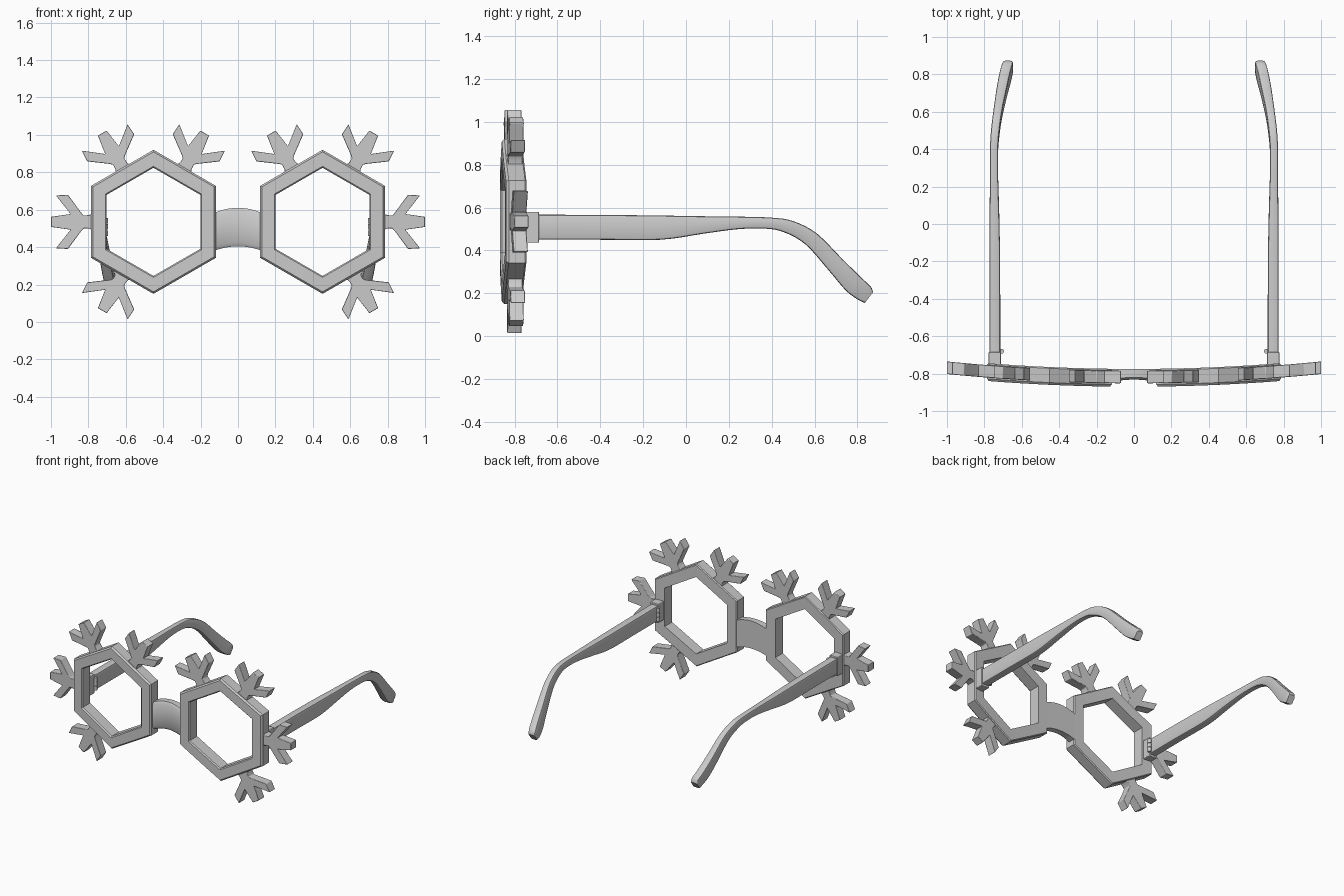
import bpy, bmesh, math
from mathutils import Vector

if "Cube" in bpy.data.objects:
    bpy.data.objects.remove(bpy.data.objects["Cube"])

CX, CZ = 0.452, 0.535          # centre of the right-hand lens


def wrap(x):
    """Gentle face-wrap: the front sweeps back towards the sides."""
    return 0.05 * x * x


def finish(name, bm, mirror=True, angle=30, bevel=0):
    bmesh.ops.recalc_face_normals(bm, faces=bm.faces)
    me = bpy.data.meshes.new(name)
    bm.to_mesh(me)
    bm.free()
    ob = bpy.data.objects.new(name, me)
    bpy.context.collection.objects.link(ob)
    bpy.context.view_layer.objects.active = ob
    for o in bpy.context.selected_objects:
        o.select_set(False)
    ob.select_set(True)
    bpy.ops.object.shade_smooth_by_angle(angle=math.radians(angle))
    if bevel:
        b = ob.modifiers.new("soft_edges", "BEVEL")
        b.width, b.segments = bevel, 2
    if mirror:
        m = ob.modifiers.new("mirror", "MIRROR")
        m.use_mirror_merge = False
    return ob


def loft(bm, rings, closed=False):
    """Skin equal-length closed rings; cap the ends unless closed."""
    vs = [[bm.verts.new(p) for p in r] for r in rings]
    n = len(vs[0])
    for i in range(len(vs) if closed else len(vs) - 1):
        a, b = vs[i], vs[(i + 1) % len(vs)]
        for j in range(n):
            bm.faces.new((a[j], a[(j + 1) % n], b[(j + 1) % n], b[j]))
    if not closed:
        bm.faces.new(vs[0])
        bm.faces.new(vs[-1])


# Hexagonal lens frame: chamfered section swept round the hexagon
section = [(0.289, -0.775), (0.289, -0.862), (0.297, -0.87), (0.374, -0.87),
           (0.385, -0.858), (0.385, -0.782), (0.378, -0.775)]
bm = bmesh.new()
rings = []
for k in range(6):
    a0, a1 = math.radians(30 + 60 * k), math.radians(90 + 60 * k)
    for s in range(5):
        t = s / 5
        dx = math.cos(a0) * (1 - t) + math.cos(a1) * t
        dz = math.sin(a0) * (1 - t) + math.sin(a1) * t
        rings.append([(CX + r * dx, y + wrap(CX + r * dx), CZ + r * dz)
                      for r, y in section])
loft(bm, rings, closed=True)
finish("lens_frame", bm)

# Snowflake branches: (outward, sideways) half outline, mirrored about its axis
half = [(0.315, 0.05), (0.345, 0.036), (0.372, 0.034), (0.384, 0.046),
        (0.457, 0.145), (0.521, 0.141), (0.443, 0.042), (0.548, 0.027)]
outline = half + [(u, -v) for u, v in reversed(half)]
for i, deg in enumerate((0, 60, 120, 300)):
    c, s = math.cos(math.radians(deg)), math.sin(math.radians(deg))
    rings = []
    for y in (-0.852, -0.785):
        ring = []
        for u, v in outline:
            x = CX + u * c - v * s
            ring.append((x, y + wrap(x), CZ + u * s + v * c))
        rings.append(ring)
    bm = bmesh.new()
    loft(bm, rings)
    finish(f"snowflake_branch_{i + 1}", bm, bevel=0.003)

# Bridge: arched saddle between the lenses
bm = bmesh.new()
rings = []
for i in range(17):
    x = -0.135 + 0.27 * i / 16
    q = (x / 0.118) ** 2
    top, bot = 0.61 - 0.024 * q, 0.404 - 0.02 * q
    front, back = -0.832 - 0.012 * q, -0.775
    rings.append([(x, back, bot), (x, front + 0.012, bot), (x, front, bot + 0.02),
                  (x, front, top - 0.02), (x, front + 0.012, top), (x, back, top)])
loft(bm, rings)
finish("bridge", bm, mirror=False, angle=40)

# Temple arm: top edge (y, z), bottom edge (y, z), inner x, outer x
keys = [(-0.70, .567, -0.70, .450, .715, .773), (-0.40, .566, -0.40, .450, .715, .773),
        (-0.12, .563, -0.12, .450, .717, .773), (0.06, .560, 0.08, .478, .721, .772),
        (0.24, .558, 0.24, .499, .726, .770), (0.40, .553, 0.37, .502, .727, .770),
        (0.50, .537, 0.46, .484, .720, .765), (0.61, .480, 0.56, .426, .705, .752),
        (0.73, .360, 0.67, .302, .680, .735), (0.82, .272, 0.745, .214, .660, .718),
        (0.862, .232, 0.80, .172, .648, .706), (0.873, .205, 0.835, .155, .650, .700)]


def catmull(p0, p1, p2, p3, t):
    return [0.5 * (2 * b + (c - a) * t + (2 * a - 5 * b + 4 * c - d) * t * t
                   + (3 * b - a - 3 * c + d) * t ** 3)
            for a, b, c, d in zip(p0, p1, p2, p3)]


path = []
for i in range(len(keys) - 1):
    k = [keys[max(0, min(len(keys) - 1, i + o))] for o in (-1, 0, 1, 2)]
    path += [catmull(*k, s / 4) for s in range(4)]
path.append(keys[-1])

bm = bmesh.new()
rings = []
for yt, zt, yb, zb, xi, xo in path:
    ring = []
    # rounded rectangle: corner arcs of fixed radius in (x, height) space
    h = math.hypot(yt - yb, zt - zb)
    r = 0.010
    for cx, ch, start in ((xo - r, h - r, 0), (xi + r, h - r, 90),
                          (xi + r, r, 180), (xo - r, r, 270)):
        for d in (0, 45, 90):
            a = math.radians(start + d)
            x, f = cx + r * math.cos(a), (ch + r * math.sin(a)) / h
            ring.append((x, yb + (yt - yb) * f, zb + (zt - zb) * f))
    rings.append(ring)
loft(bm, rings)
finish("temple_arm", bm, angle=40)

# Hinge block joining the arm to the frame
bm = bmesh.new()
bmesh.ops.create_cube(bm, size=1)
for v in bm.verts:
    v.co = Vector((0.745 + v.co.x * 0.066, -0.728 + v.co.y * 0.085, 0.508 + v.co.z * 0.144))
finish("hinge_block", bm, bevel=0.004)

# Hinge knuckles on the inner side
for i, z in enumerate((0.475, 0.508, 0.541)):
    bm = bmesh.new()
    bmesh.ops.create_cone(bm, cap_ends=True, segments=16, radius1=0.013,
                          radius2=0.013, depth=0.03)
    bmesh.ops.translate(bm, verts=bm.verts, vec=(0.708, -0.68, z))
    finish(f"hinge_knuckle_{i + 1}", bm)
